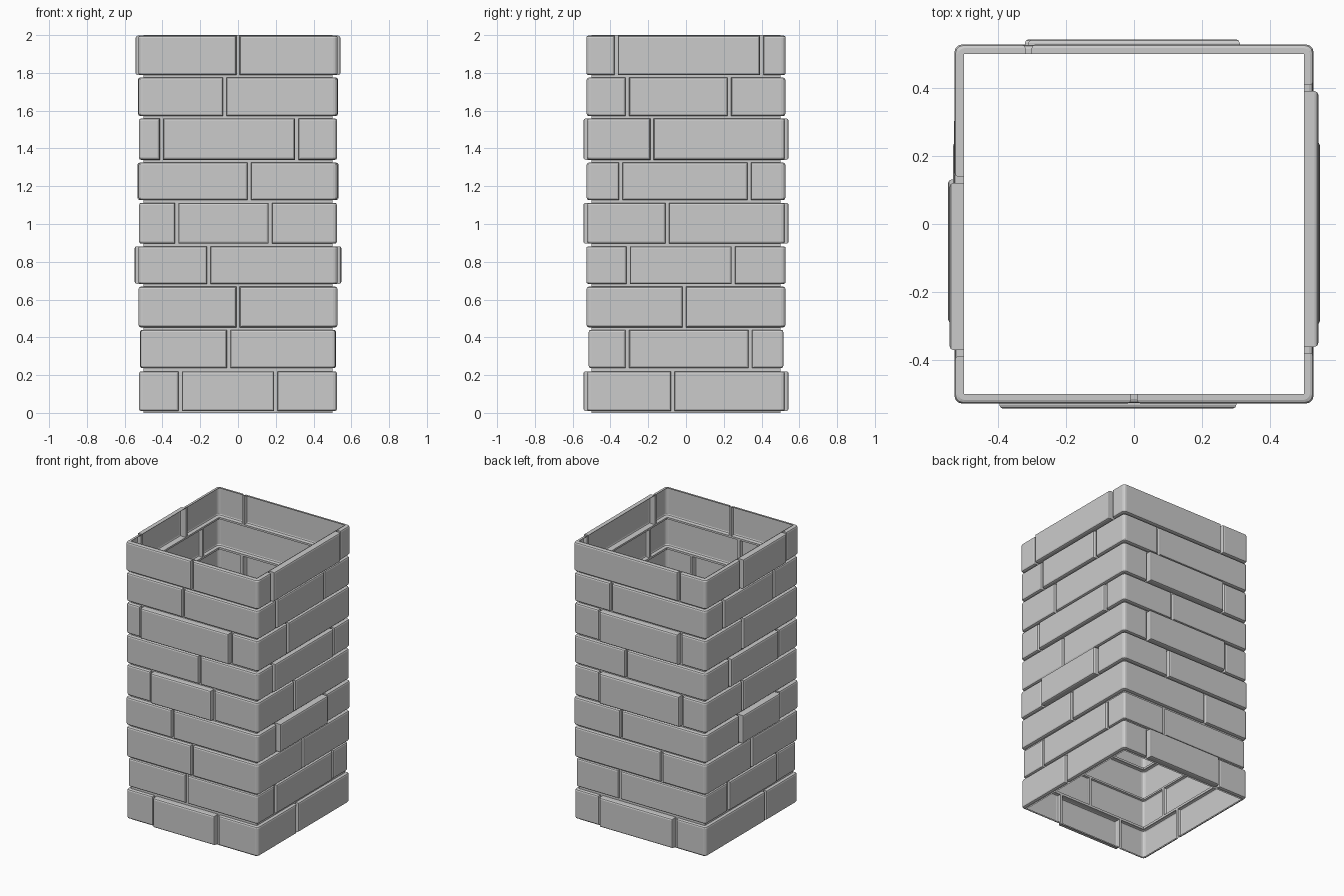
import bpy, bmesh, math

if "Cube" in bpy.data.objects:
    bpy.data.objects.remove(bpy.data.objects["Cube"])

# course: (z bottom, z top, joints on front x, right y, back x, left y, corner depth, middle depth)
COURSES = [
    (.010, .220, (-.305, .20), (-.07,), (.32, -.28), (-.16,), .024, .043),
    (.237, .440, (-.05,), (-.31, .34), (.17,), (.25, -.30), .015, .020),
    (.453, .668, (0,), (-.01,), (-.17,), (0,), .026, .026),
    (.683, .882, (-.155,), (-.305, .25), (.15,), (.14, -.30), .028, .047),
    (.896, .1112 * 10, (-.325, .17), (-.10,), (.32, -.33), (.10,), .024, .043),
    (1.127, 1.325, (.06,), (-.345, .335), (.11,), (.25, -.30), .026, .032),
    (1.340, 1.558, (-.405, .31), (-.18,), (.32, -.32), (.10,), .025, .043),
    (1.572, 1.775, (-.07,), (-.31, .23), (.23,), (.32, -.25), .026, .030),
    (1.788, 1.997, (0,), (-.37, .40), (-.31,), (.13, -.38), .028, .042),
]
GAP = .009      # half the joint width
BEV = .011      # brick edge bevel
RAD = .022      # rounded outer corner

bm = bmesh.new()


def point(side, u, out, z):
    """u along the side, out = distance from the axis."""
    a = side * math.pi / 2
    c, s = math.cos(a), math.sin(a)
    return bm.verts.new((u * c + out * s, u * s - out * c, z))


def line(s0, s1, depth, z):
    """Row of vertices around the wall from s0 to s1, rounding any corner."""
    a, b = int(s0), int(s1)
    h = .5 + depth
    row = [point(a, s0 - a - .5, h, z)]
    if b != a:
        r = min(RAD, depth)
        for k in range(4):
            t = k * math.pi / 6
            row.append(point(a, h - r + r * math.sin(t), h - r + r * math.cos(t), z))
    row.append(point(b, s1 - b - .5, h, z))
    return row


def brick(s0, s1, z0, z1, depth):
    loops = []
    for inset, d in ((0, 0), (0, depth - BEV), (BEV * .3, depth - BEV * .3), (BEV, depth)):
        low = line(s0 + inset, s1 - inset, d, z0 + inset)
        high = line(s0 + inset, s1 - inset, d, z1 - inset)
        loops.append(low + high[::-1])
    for A, B in zip(loops, loops[1:]):
        n = len(A)
        for i in range(n):
            j = (i + 1) % n
            bm.faces.new((A[i], A[j], B[j], B[i]))
    for i in range(len(low) - 1):
        bm.faces.new((low[i], low[i + 1], high[i + 1], high[i]))


def mortar(side, u0, u1, z0, z1):
    bm.faces.new([point(side, u, .5, z) for u, z in ((u0, z0), (u1, z0), (u1, z1), (u0, z1))])


# bricks and upright joints, course by course
z_prev = 0
for z0, z1, front, right, back, left, corner, middle in COURSES:
    joints = sorted([.5 + x for x in front] + [1.5 + y for y in right]
                    + [2.5 - x for x in back] + [3.5 - y for y in left])
    for s0, s1 in zip(joints, joints[1:] + [joints[0] + 4]):
        depth = middle if int(s0) == int(s1) else corner
        brick(s0 + GAP, s1 - GAP, z0, z1, depth)
        k = int(s0)
        mortar(k, s0 - k - .5 - GAP, s0 - k - .5 + GAP, z0, z1)
    # level bed joint under the course
    for k in range(4):
        mortar(k, -.5, .5, z_prev, z0)
    z_prev = z1
for k in range(4):
    mortar(k, -.5, .5, z_prev, 2)

bmesh.ops.remove_doubles(bm, verts=bm.verts, dist=.0002)
mesh = bpy.data.meshes.new("brick_column")
bm.to_mesh(mesh)
bm.free()
column = bpy.data.objects.new("brick_column", mesh)
bpy.context.collection.objects.link(column)
